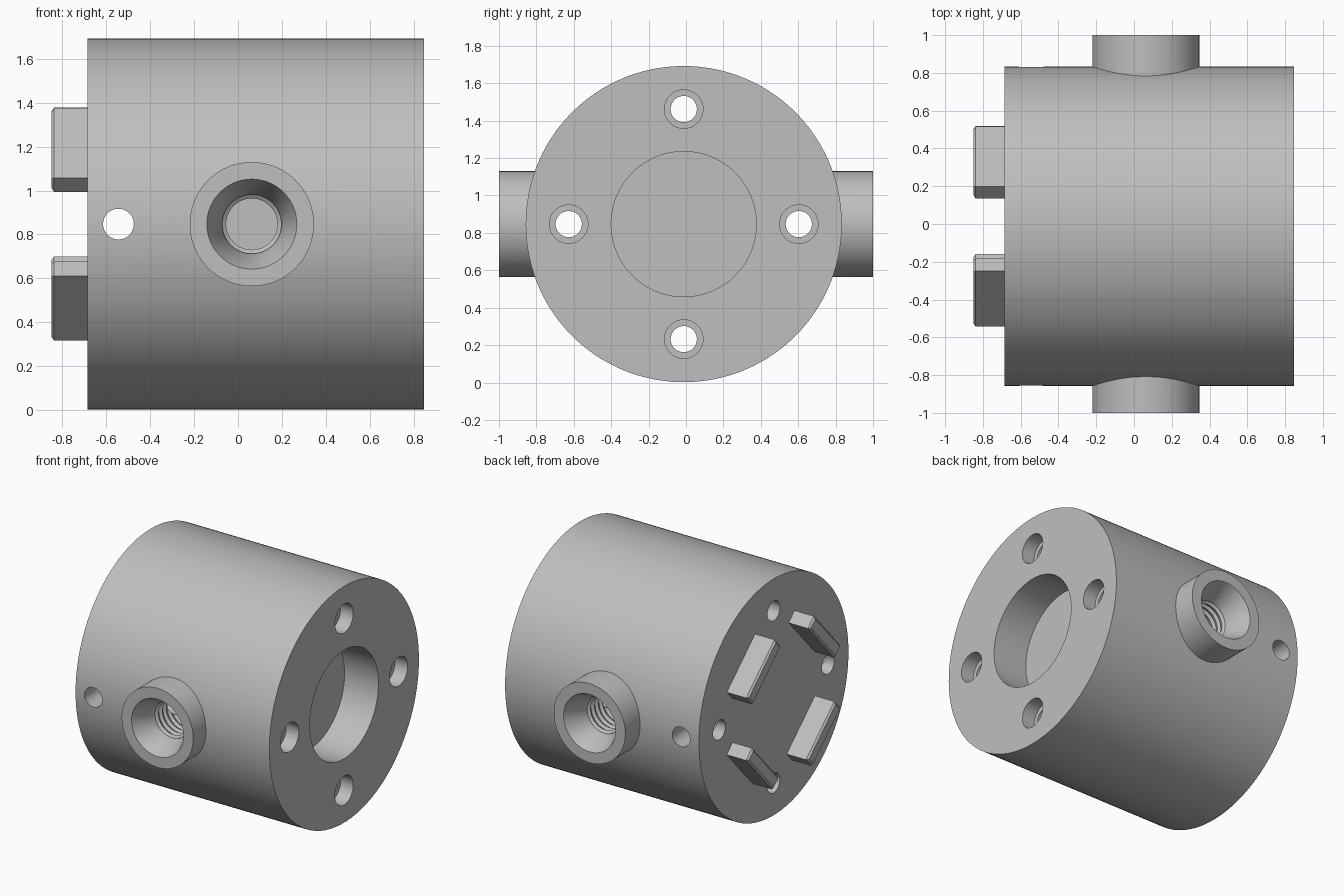
import bpy, bmesh, math
from mathutils import Vector, Matrix

old = bpy.data.objects.get("Cube")
if old:
    bpy.data.objects.remove(old, do_unlink=True)

CY, CZ = -0.012, 0.847          # axis of the main cylinder
LEFT, RIGHT = -0.685, 0.848     # its end faces along x
X, Y = Vector((1, 0, 0)), Vector((0, 1, 0))

steel = bpy.data.materials.new("plain_grey")
steel.use_nodes = True
GREY = (0.52, 0.52, 0.52, 1)
steel.diffuse_color = GREY
steel.node_tree.nodes["Principled BSDF"].inputs["Base Color"].default_value = GREY


def finish(bm, name):
    bmesh.ops.recalc_face_normals(bm, faces=bm.faces[:])
    mesh = bpy.data.meshes.new(name)
    bm.to_mesh(mesh)
    bm.free()
    mesh.materials.append(steel)
    ob = bpy.data.objects.new(name, mesh)
    bpy.context.collection.objects.link(ob)
    return ob


def lathe(name, origin, axis, profile, sides=64):
    """Closed solid of revolution from (distance along axis, radius) points."""
    bm = bmesh.new()
    rings = []
    for t, r in profile:
        rings.append([bm.verts.new((r * math.cos(a), r * math.sin(a), t))
                      for a in (math.tau * i / sides for i in range(sides))])
    for a, b in zip(rings, rings[1:]):
        for i in range(sides):
            j = (i + 1) % sides
            bm.faces.new((a[i], a[j], b[j], b[i]))
    bm.faces.new(rings[0])
    bm.faces.new(rings[-1])
    turn = axis.to_track_quat('Z', 'Y').to_matrix().to_4x4()
    bm.transform(Matrix.Translation(origin) @ turn)
    return finish(bm, name)


def combine(target, tool, operation):
    tool.hide_render = True
    bpy.context.view_layer.objects.active = target
    mod = target.modifiers.new(operation.lower(), 'BOOLEAN')
    mod.operation, mod.solver, mod.object = operation, 'EXACT', tool
    bpy.ops.object.modifier_apply(modifier=mod.name)
    bpy.data.objects.remove(tool, do_unlink=True)


# Main cylinder with the two side ports
body = lathe("body", (0, CY, CZ), X, [(LEFT, 0.845), (RIGHT, 0.845)], 160)
boss = lathe("port_boss", (0.063, 0, CZ), Y, [(-1, 0.283), (1, 0.283)], 96)
combine(body, boss, 'UNION')

# Shallow blind bore in the right end
bore = lathe("bore", (0, CY, CZ), X, [(0.58, 0.388), (1, 0.388)], 96)
combine(body, bore, 'DIFFERENCE')

# Four counterbored bolt holes
for i in range(4):
    a = i * math.pi / 2
    centre = (0, CY + 0.615 * math.cos(a), CZ + 0.615 * math.sin(a))
    hole = lathe("bolt_hole", centre, X,
                 [(-0.8, 0.07), (RIGHT - 0.1, 0.07), (RIGHT - 0.1, 0.103), (1, 0.103)], 48)
    combine(body, hole, 'DIFFERENCE')

# Cross pin hole near the left end
pin = lathe("pin_hole", (-0.545, 0, CZ), Y, [(-1.1, 0.07), (1.1, 0.07)], 48)
combine(body, pin, 'DIFFERENCE')

# Countersunk threaded ports: zigzag profile for the thread
PITCH = 0.045
for side in (-1, 1):
    profile = [(0.4, 0.117)]
    for k in range(10):
        t = 0.4 + PITCH * k
        profile += [(t + PITCH * 0.35, 0.117), (t + PITCH * 0.65, 0.135)]
    profile += [(0.85, 0.135), (1.0, 0.205), (1.05, 0.205)]
    port = lathe("threaded_port", (0.063, 0, CZ), Y * side, profile, 64)
    combine(body, port, 'DIFFERENCE')

# Four chamfered drive lugs around the left end
DEPTH = 0.165
for i in range(4):
    bm = bmesh.new()
    bmesh.ops.create_cube(bm, size=1)
    bm.transform(Matrix.Diagonal((DEPTH + 0.01, 0.435, 0.092, 1)))
    outer = [e for e in bm.edges if all(v.co.x < 0 for v in e.verts)]
    bmesh.ops.bevel(bm, geom=outer, offset=0.012, segments=1, affect='EDGES')
    tilt = Matrix.Rotation(math.radians(47.3), 4, 'X')
    place = Matrix.Translation((LEFT - DEPTH / 2 + 0.005, -0.35, 0.338))
    spin = Matrix.Rotation(i * math.pi / 2, 4, 'X')
    bm.transform(Matrix.Translation((0, CY, CZ)) @ spin @ place @ tilt)
    finish(bm, f"drive_lug_{i + 1}")

# Smooth the round surfaces, keep the edges crisp
bpy.ops.object.select_all(action='DESELECT')
body.select_set(True)
bpy.context.view_layer.objects.active = body
bpy.ops.object.shade_smooth_by_angle(angle=math.radians(25))
